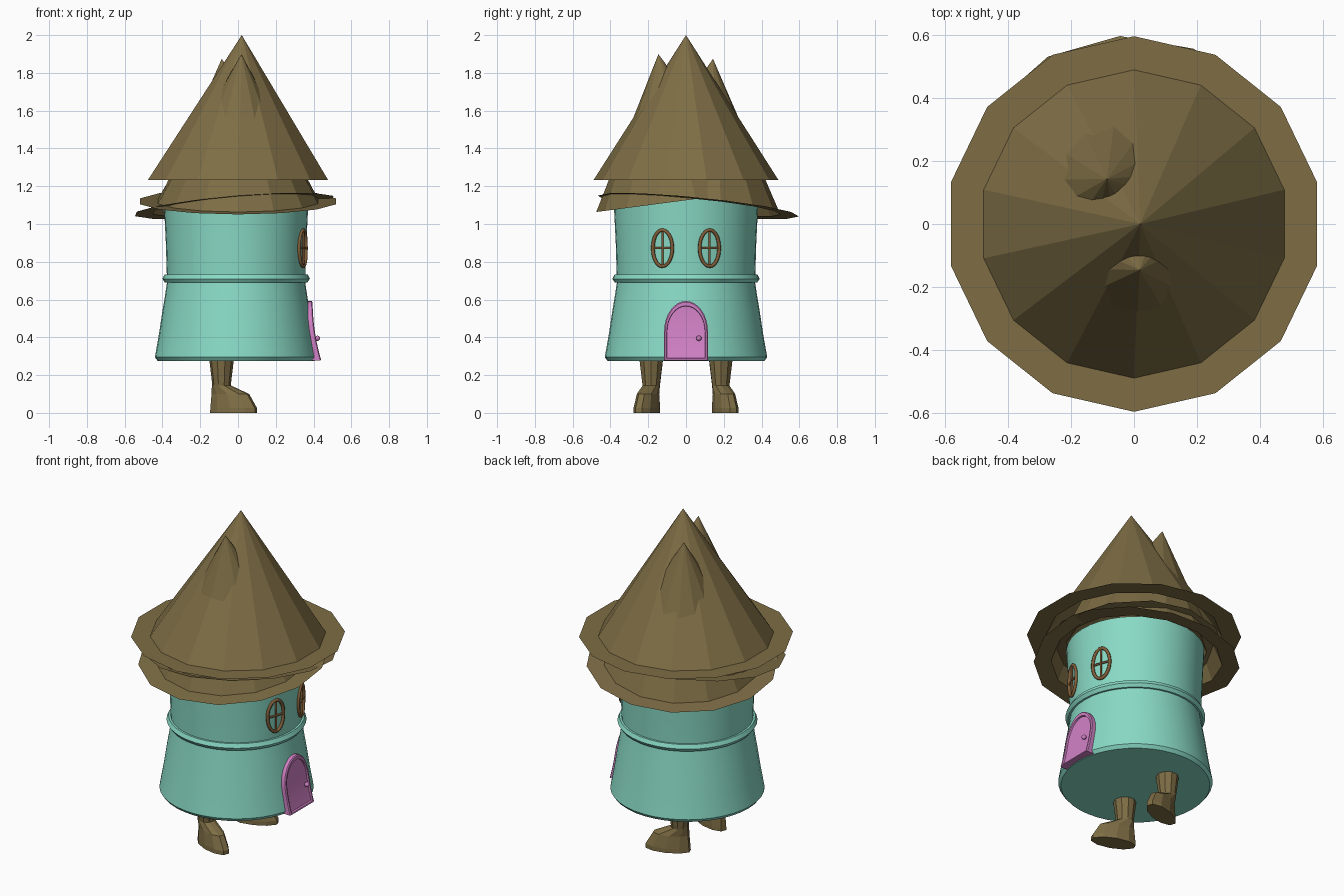
import bpy, bmesh
from math import sin, cos, pi, radians, asin
from mathutils import Vector, Matrix

if "Cube" in bpy.data.objects:
    bpy.data.objects.remove(bpy.data.objects["Cube"])


def material(name, rgb):
    m = bpy.data.materials.new(name)
    m.diffuse_color = (*rgb, 1)
    m.use_nodes = True
    m.node_tree.nodes["Principled BSDF"].inputs["Base Color"].default_value = m.diffuse_color
    return m


THATCH = material("thatch_brown", (0.21, 0.155, 0.06))
TEAL = material("teal_wall", (0.25, 0.70, 0.56))
PINK = material("pink_door", (0.64, 0.22, 0.56))
WOOD = material("window_wood", (0.22, 0.11, 0.04))


def ring(r, z, n, x=0, y=0, ry=None, start=0.0):
    ry = r if ry is None else ry
    return [Vector((x + r * cos(start + 2 * pi * k / n),
                    y + ry * sin(start + 2 * pi * k / n), z)) for k in range(n)]


def finish(bm, name, mat, smooth=None):
    bmesh.ops.remove_doubles(bm, verts=bm.verts, dist=1e-5)
    me = bpy.data.meshes.new(name)
    bm.to_mesh(me)
    bm.free()
    ob = bpy.data.objects.new(name, me)
    bpy.context.collection.objects.link(ob)
    me.materials.append(mat)
    if smooth:
        bpy.ops.object.select_all(action='DESELECT')
        ob.select_set(True)
        bpy.context.view_layer.objects.active = ob
        bpy.ops.object.shade_smooth_by_angle(angle=radians(smooth))
    return ob


def bridge(bm, rings):
    """Skin closed loops one after another, returning the vertex loops."""
    vs = [[bm.verts.new(p) for p in r] for r in rings]
    n = len(vs[0])
    for a, b in zip(vs, vs[1:]):
        for k in range(n):
            j = (k + 1) % n
            bm.faces.new((a[k], a[j], b[j], b[k]))
    return vs


def loft(name, rings, mat, caps=True, smooth=None):
    bm = bmesh.new()
    vs = bridge(bm, rings)
    if caps:
        bm.faces.new(vs[0][::-1])
        bm.faces.new(vs[-1])
    return finish(bm, name, mat, smooth)


# Round tower with a moulded band
CX = -0.01
wall = [(0.415, 0.275), (0.43, 0.295), (0.408, 0.42), (0.39, 0.54), (0.378, 0.61),
        (0.366, 0.69), (0.377, 0.69), (0.39, 0.71), (0.386, 0.718), (0.379, 0.733),
        (0.367, 0.733), (0.372, 0.90), (0.384, 1.14)]
loft("tower_wall", [ring(r, z, 40, CX) for r, z in wall], TEAL, smooth=25)


# Three stacked roof cones, each an open shell with a flat thin brim
def roof(name, centre, r_in, r_out, height, tilt, apex_x=0.0, spin=0.0):
    s = pi / 2 + spin
    ob = loft(name, [ring(r_out, 0, 14, start=s), ring(r_in, 0, 14, start=s),
                     ring(0, height, 14, apex_x)], THATCH, caps=False)
    rot = Vector((0, 0, 1)).rotation_difference(Vector(tilt)).to_matrix().to_4x4()
    ob.data.transform(Matrix.Translation(centre) @ rot)


roof("roof_top", (0, 0, 1.232), 0.49, 0.597, 0.768, (0, 0, 1), 0.02)
roof("roof_front_layer", (0, -0.044, 1.12), 0.435, 0.533, 0.786, (0, -0.131, 1), 0.018)
roof("roof_back_layer", (-0.02, 0.065, 1.095), 0.438, 0.536, 0.786, (-0.085, 0.1, 1), 0.0, 0.05)


# Arched door that follows the flare of the wall
def door_x(z):
    t = (z - 0.28) / 0.31
    return 0.44 - 0.045 * (1 - (1 - t) ** 2)


def arch(hw, z0, spring, top, depth):
    half = [(hw, z0 + (spring - z0) * k / 5) for k in range(5)]
    half += [(hw * cos(k * pi / 16), spring + (top - spring) * sin(k * pi / 16)) for k in range(8)]
    pts = half + [(0, top)] + [(-y, z) for y, z in reversed(half)]
    return [Vector((door_x(z) - depth, y, z)) for y, z in pts]


bm = bmesh.new()
loops = bridge(bm, [arch(0.116, 0.278, 0.43, 0.592, 0.075), arch(0.116, 0.278, 0.43, 0.592, 0.005),
                    arch(0.110, 0.280, 0.43, 0.586, 0.0), arch(0.102, 0.288, 0.43, 0.567, 0.0),
                    arch(0.100, 0.290, 0.43, 0.565, 0.010)])
for lp in (loops[0], loops[-1]):
    n = len(lp)
    for k in range(n // 2):
        quad = (lp[k], lp[k + 1], lp[n - 2 - k], lp[n - 1 - k])
        bm.faces.new(list(dict.fromkeys(quad)))
bmesh.ops.recalc_face_normals(bm, faces=bm.faces)
finish(bm, "door", PINK, 30)

bm = bmesh.new()
bmesh.ops.create_uvsphere(bm, u_segments=12, v_segments=8, radius=0.014,
                          matrix=Matrix.Translation((door_x(0.395) + 0.008, 0.068, 0.395)))
finish(bm, "door_knob", PINK, 60)


# Oval windows: a tube frame and two crossing bars wrapped onto the wall
def tube(name, paths, size, mat):
    cu = bpy.data.curves.new(name, 'CURVE')
    cu.dimensions = '3D'
    cu.bevel_depth = size
    cu.bevel_resolution = 1
    cu.use_fill_caps = True
    for pts, closed in paths:
        sp = cu.splines.new('POLY')
        sp.points.add(len(pts) - 1)
        for q, p in zip(sp.points, pts):
            q.co = (*p, 1)
        sp.use_cyclic_u = closed
    cu.materials.append(mat)
    ob = bpy.data.objects.new(name, cu)
    bpy.context.collection.objects.link(ob)
    bpy.ops.object.select_all(action='DESELECT')
    ob.select_set(True)
    bpy.context.view_layer.objects.active = ob
    bpy.ops.object.convert(target='MESH')


def on_wall(az, u, z, r=0.377):
    a = az + u / r
    return (CX + r * cos(a), r * sin(a), z)


for side, tag in ((-1, "left"), (1, "right")):
    az = side * asin(0.125 / 0.377)
    oval = [on_wall(az, 0.055 * cos(k * pi / 14), 0.872 + 0.096 * sin(k * pi / 14)) for k in range(28)]
    tube("window_frame_" + tag, [(oval, True)], 0.0095, WOOD)
    across = [on_wall(az, -0.055 + 0.11 * k / 4, 0.872) for k in range(5)]
    upright = [on_wall(az, 0, 0.776), on_wall(az, 0, 0.968)]
    tube("window_bars_" + tag, [(across, False), (upright, False)], 0.006, WOOD)

# Two legs with chunky splayed feet: (z, back x, front x, half width)
foot = [(0.0, -0.065, 0.200, 0.058), (0.025, -0.063, 0.200, 0.058), (0.10, -0.056, 0.155, 0.050),
        (0.145, -0.052, 0.050, 0.047), (0.155, -0.050, 0.050, 0.049), (0.29, -0.066, 0.066, 0.066)]
for side, tag in ((-1, "left"), (1, "right")):
    rings = [ring((f - b) / 2, z, 10, (f + b) / 2, ry=w, start=pi / 10) for z, b, f, w in foot]
    ob = loft("leg_" + tag, rings, THATCH)
    ob.data.transform(Matrix.Translation((-0.087, side * 0.184, 0))
                      @ Matrix.Rotation(side * radians(20), 4, 'Z'))
